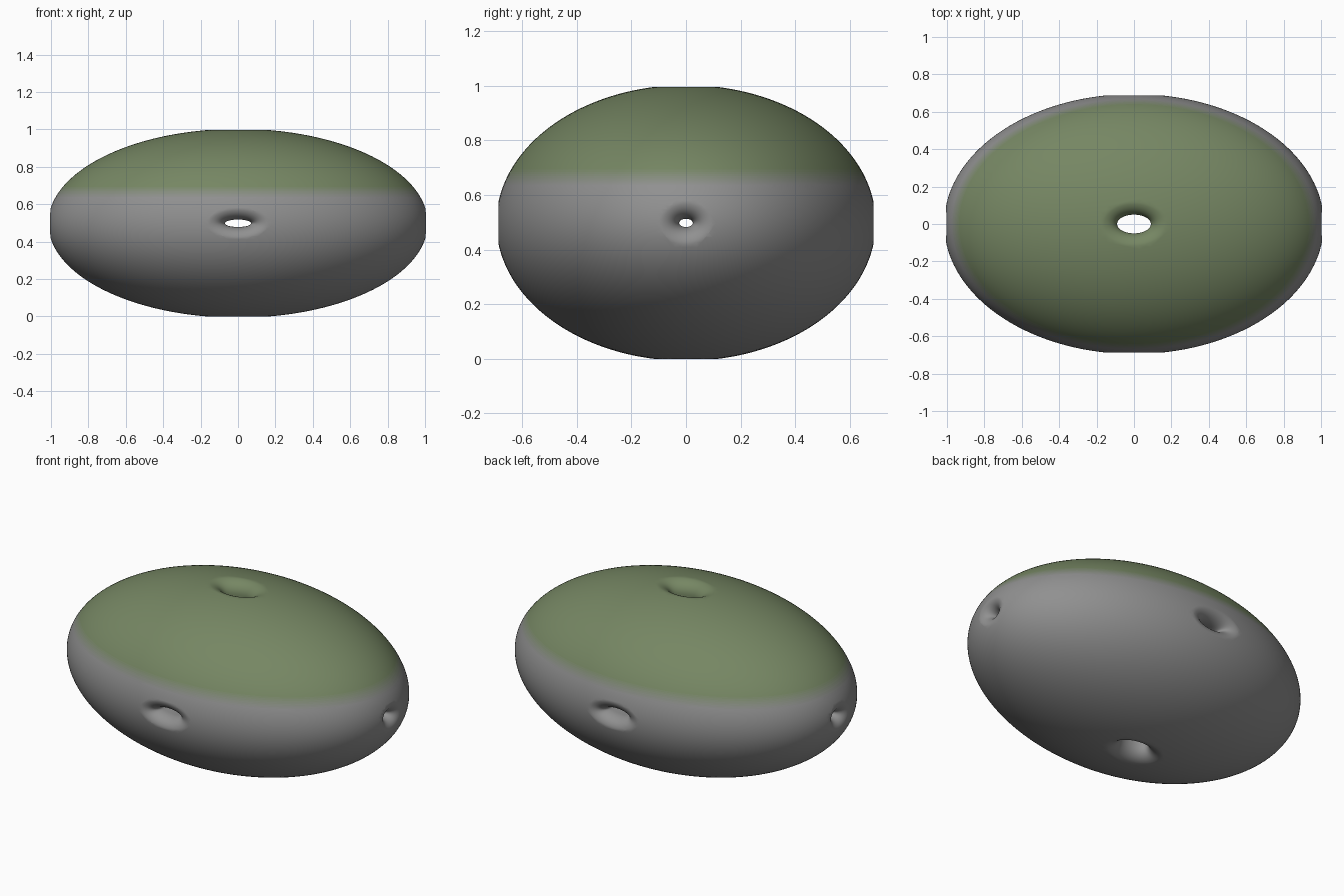
import bpy, bmesh, math

if "Cube" in bpy.data.objects:
    bpy.data.objects.remove(bpy.data.objects["Cube"])

R = (1.015, 0.695, 0.505)   # ellipsoid half sizes
CZ = 0.495                  # height of the centre
SEG, STEPS = 56, 12


def new_object(name, bm):
    me = bpy.data.meshes.new(name)
    bm.to_mesh(me)
    bm.free()
    ob = bpy.data.objects.new(name, me)
    bpy.context.collection.objects.link(ob)
    return ob


def tunnel_cutter(name, axis, throat, rim, depth):
    """Straight elliptical tunnel along an axis, flaring softly onto the ellipsoid."""
    j, k = [i for i in range(3) if i != axis]

    def ring(bm, side, theta, lift):
        f = 1 - math.cos(theta)
        a = throat[0] + (rim[0] - throat[0]) * f
        b = throat[1] + (rim[1] - throat[1]) * f
        verts = []
        for s in range(SEG):
            p = 2 * math.pi * s / SEG
            u, v = a * math.cos(p), b * math.sin(p)
            h = R[axis] * math.sqrt(1 - (u / R[j]) ** 2 - (v / R[k]) ** 2)
            co = [0, 0, 0]
            co[j], co[k] = u, v
            co[axis] = side * (h - depth * (1 - math.sin(theta)) + lift)
            verts.append(bm.verts.new(co))
        return verts

    bm = bmesh.new()
    thetas = [math.pi / 2 * i / STEPS for i in range(STEPS + 1)]
    rings = [ring(bm, -1, math.pi / 2, 0.1)]
    rings += [ring(bm, -1, t, 0.003) for t in reversed(thetas)]
    rings += [ring(bm, 1, t, 0.003) for t in thetas]
    rings.append(ring(bm, 1, math.pi / 2, 0.1))
    for r0, r1 in zip(rings, rings[1:]):
        for s in range(SEG):
            n = (s + 1) % SEG
            bm.faces.new((r0[s], r0[n], r1[n], r1[s]))
    for r in (rings[0], rings[-1]):
        c = bm.verts.new([sum(v.co[i] for v in r) / SEG for i in range(3)])
        for s in range(SEG):
            bm.faces.new((r[s], r[(s + 1) % SEG], c))
    bmesh.ops.recalc_face_normals(bm, faces=bm.faces[:])
    ob = new_object(name, bm)
    ob.hide_render = True
    return ob


# stone body
bm = bmesh.new()
bmesh.ops.create_icosphere(bm, subdivisions=6, radius=1)
bmesh.ops.scale(bm, vec=R, verts=bm.verts[:])
stone = new_object("mossy_stone", bm)

# three tunnels crossing in the middle
cutters = [
    tunnel_cutter("side_tunnel", 0, (0.025, 0.015), (0.12, 0.10), 0.09),
    tunnel_cutter("front_tunnel", 1, (0.07, 0.02), (0.19, 0.10), 0.09),
    tunnel_cutter("top_tunnel", 2, (0.09, 0.05), (0.20, 0.14), 0.08),
]
for c in cutters:
    mod = stone.modifiers.new(c.name, 'BOOLEAN')
    mod.operation = 'DIFFERENCE'
    mod.solver = 'EXACT'
    mod.object = c
dg = bpy.context.evaluated_depsgraph_get()
cut_mesh = bpy.data.meshes.new_from_object(stone.evaluated_get(dg))
stone.modifiers.clear()
stone.data = cut_mesh
for c in cutters:
    bpy.data.objects.remove(c)

# moss colour fading into bare stone over a few thin bands
GREY, MOSS = (0.28, 0.28, 0.28), (0.18, 0.24, 0.125)
BANDS, Z0, Z1 = 7, 0.635, 0.69
cut_mesh.materials.clear()
for i in range(BANDS + 2):
    t = i / (BANDS + 1)
    m = bpy.data.materials.new("stone" if i == 0 else "moss_%d" % i)
    m.diffuse_color = [g + (q - g) * t for g, q in zip(GREY, MOSS)] + [1]
    m.use_nodes = True
    m.node_tree.nodes["Principled BSDF"].inputs["Base Color"].default_value = m.diffuse_color
    cut_mesh.materials.append(m)

bm = bmesh.new()
bm.from_mesh(cut_mesh)
bmesh.ops.translate(bm, vec=(0, 0, CZ), verts=bm.verts[:])
for i in range(BANDS + 1):
    z = Z0 + (Z1 - Z0) * i / BANDS
    bmesh.ops.bisect_plane(bm, geom=bm.verts[:] + bm.edges[:] + bm.faces[:],
                           plane_co=(0, 0, z), plane_no=(0, 0, 1), dist=1e-5)
for f in bm.faces:
    f.smooth = True
    t = (f.calc_center_median().z - Z0) / (Z1 - Z0) * BANDS
    f.material_index = max(0, min(BANDS + 1, math.floor(t) + 1))
# rest exactly on the ground
low = min(v.co.z for v in bm.verts)
bmesh.ops.translate(bm, vec=(0, 0, -low), verts=bm.verts[:])
bm.to_mesh(cut_mesh)
bm.free()
